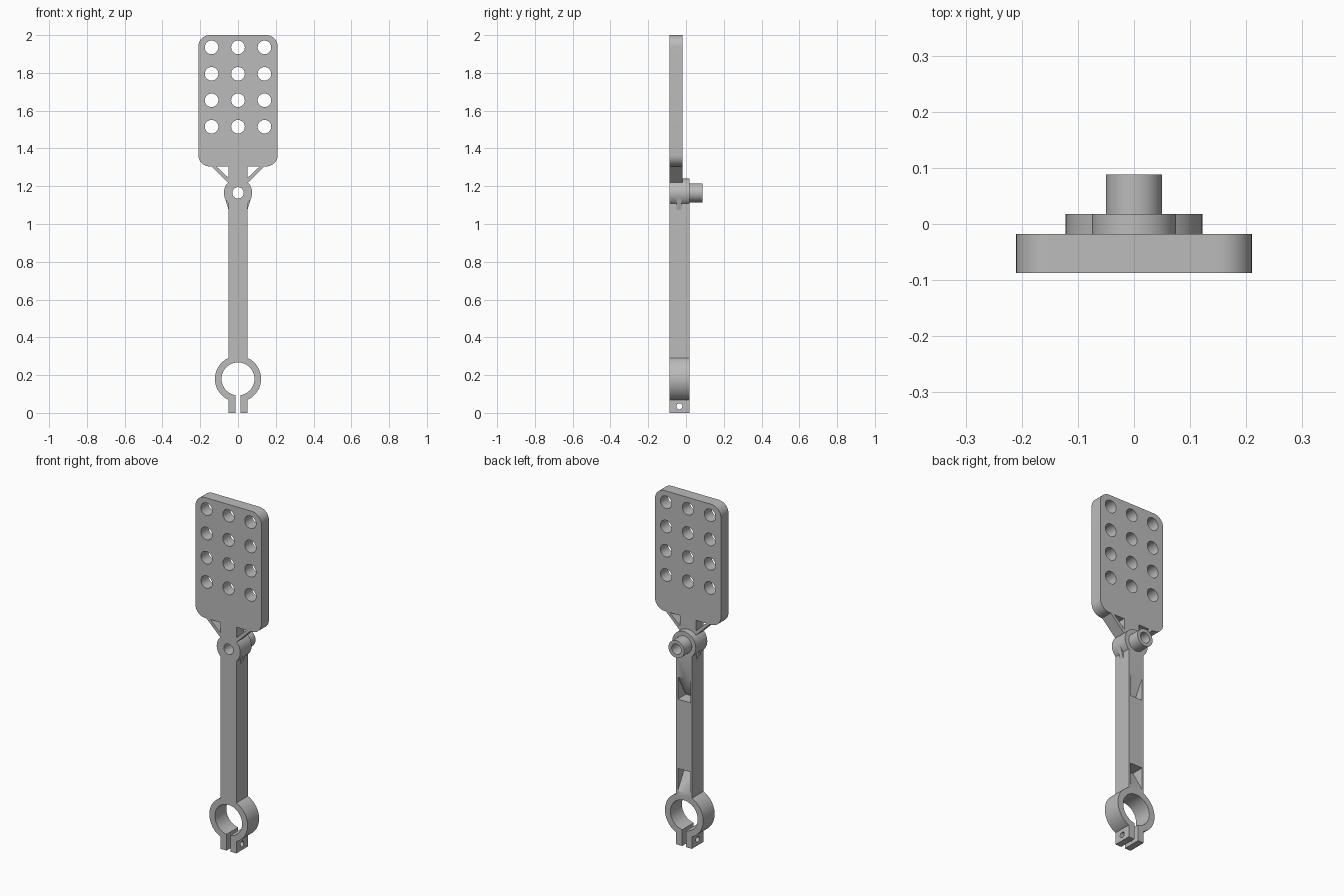
import bpy
import bmesh
from math import sin, cos, pi, asin, radians
from mathutils import Matrix, Vector

cube = bpy.data.objects.get("Cube")
if cube:
    bpy.data.objects.remove(cube, do_unlink=True)

grey = bpy.data.materials.new("plain_grey")
grey.use_nodes = True
COLOUR = (0.5, 0.5, 0.5, 1)
grey.diffuse_color = COLOUR
grey.node_tree.nodes["Principled BSDF"].inputs["Base Color"].default_value = COLOUR

FRONT, MID, REAR, TIP = -0.087, -0.018, 0.018, 0.088
PIVOT_Z, CLAMP_Z = 1.165, 0.18
ARM = 0.05          # half width of the arm
GAP = 0.012         # half width of the clamp slot


def arc(cx, cz, r, a0, a1, n):
    return [(cx + r * cos(a0 + (a1 - a0) * i / n),
             cz + r * sin(a0 + (a1 - a0) * i / n)) for i in range(n + 1)]


def circle(cx, cz, r, n=48):
    return arc(cx, cz, r, 0, 2 * pi, n)[:-1]


def box(x0, x1, z0, z1):
    return [(x0, z0), (x1, z0), (x1, z1), (x0, z1)]


def prism(name, outlines, y0, y1, matrix=Matrix()):
    """Extrude x-z outlines from y0 to y1."""
    bm = bmesh.new()
    for pts in outlines:
        face = bm.faces.new([bm.verts.new((x, y0, z)) for x, z in pts])
        new = bmesh.ops.extrude_face_region(bm, geom=[face], use_keep_orig=True)
        verts = [g for g in new["geom"] if isinstance(g, bmesh.types.BMVert)]
        bmesh.ops.translate(bm, verts=verts, vec=Vector((0, y1 - y0, 0)))
    bm.transform(matrix)
    bmesh.ops.recalc_face_normals(bm, faces=bm.faces)
    mesh = bpy.data.meshes.new(name)
    bm.to_mesh(mesh)
    bm.free()
    mesh.materials.append(grey)
    obj = bpy.data.objects.new(name, mesh)
    bpy.context.collection.objects.link(obj)
    return obj


def cut(obj, cutter):
    """Subtract a cutter for good and throw it away."""
    mod = obj.modifiers.new("cut", "BOOLEAN")
    mod.operation = "DIFFERENCE"
    mod.solver = "EXACT"
    mod.object = cutter
    graph = bpy.context.evaluated_depsgraph_get()
    obj.data = bpy.data.meshes.new_from_object(obj.evaluated_get(graph))
    obj.modifiers.clear()
    bpy.data.objects.remove(cutter, do_unlink=True)


# Perforated plate with rounded corners
W, BOTTOM, TOP, R = 0.21, 1.305, 2.0, 0.06
corners = [(W - R, TOP - R), (R - W, TOP - R), (R - W, BOTTOM + R), (W - R, BOTTOM + R)]
outline = []
for i, (x, z) in enumerate(corners):
    outline += arc(x, z, R, i * pi / 2, (i + 1) * pi / 2, 10)
plate = prism("perforated_plate", [outline], FRONT, MID)
holes = [circle(0.14 * c, 1.515 + 0.14 * r, 0.036, 32)
         for c in (-1, 0, 1) for r in range(4)]
cut(plate, prism("plate_cutter", holes, FRONT - 0.1, MID + 0.1))

# Neck and diagonal struts under the plate
neck = prism("neck", [box(-ARM, ARM, 1.205, BOTTOM)], FRONT, MID)
struts = []
for s in (-1, 1):
    struts.append([(s * 0.14, BOTTOM), (s * 0.115, BOTTOM),
                   (s * 0.048, 1.242), (s * 0.048, 1.215)])
strut = prism("struts", struts, FRONT, MID)

# Pivot barrel with a longer boss at the back
pivot = prism("pivot_barrel", [circle(0, PIVOT_Z, 0.075)], FRONT, REAR)
boss = prism("pivot_boss", [circle(0, PIVOT_Z, ARM)], REAR - 0.005, TIP)
for part in (pivot, boss):
    cut(part, prism("bore_cutter", [circle(0, PIVOT_Z, 0.03)], FRONT - 0.1, TIP + 0.1))

# Small gussets between barrel and arm
fins = [[(s * 0.07, 1.14), (s * 0.045, 1.14), (s * 0.045, 1.075), (s * 0.05, 1.075)]
        for s in (-1, 1)]
gusset = prism("gussets", fins, -0.05, -0.025)

# Arm with two sloped pockets in its back
arm = prism("arm", [box(-ARM, ARM, 0.28, 1.12)], FRONT, REAR)
to_side = Matrix.Rotation(pi / 2, 4, "Z")
for shallow, deep in ((0.31, 0.44), (0.97, 0.84)):
    wedge = [(REAR - 0.075, deep), (REAR, shallow), (REAR + 0.01, shallow), (REAR + 0.01, deep)]
    cut(arm, prism("pocket_cutter", [wedge], -0.04, 0.04, to_side))

# Split clamp ring with two tabs, drilled for a bolt
OUT, INN = 0.122, 0.087
a, b = asin(ARM / OUT), asin(GAP / INN)
ring = arc(0, CLAMP_Z, OUT, a - pi / 2, 1.5 * pi - a, 56)
ring += [(-ARM, 0), (-GAP, 0)]
ring += arc(0, CLAMP_Z, INN, 1.5 * pi - b, b - pi / 2, 56)
ring += [(GAP, 0), (ARM, 0)]
clamp = prism("split_clamp", [ring], FRONT, REAR)
cut(clamp, prism("bolt_cutter", [circle(-0.035, 0.035, 0.016, 24)], -0.2, 0.2, to_side))

# Smooth round walls, keep sharp edges
bpy.ops.object.select_all(action="DESELECT")
for part in (plate, neck, strut, pivot, boss, gusset, arm, clamp):
    part.select_set(True)
bpy.context.view_layer.objects.active = plate
bpy.ops.object.shade_smooth_by_angle(angle=radians(30))
